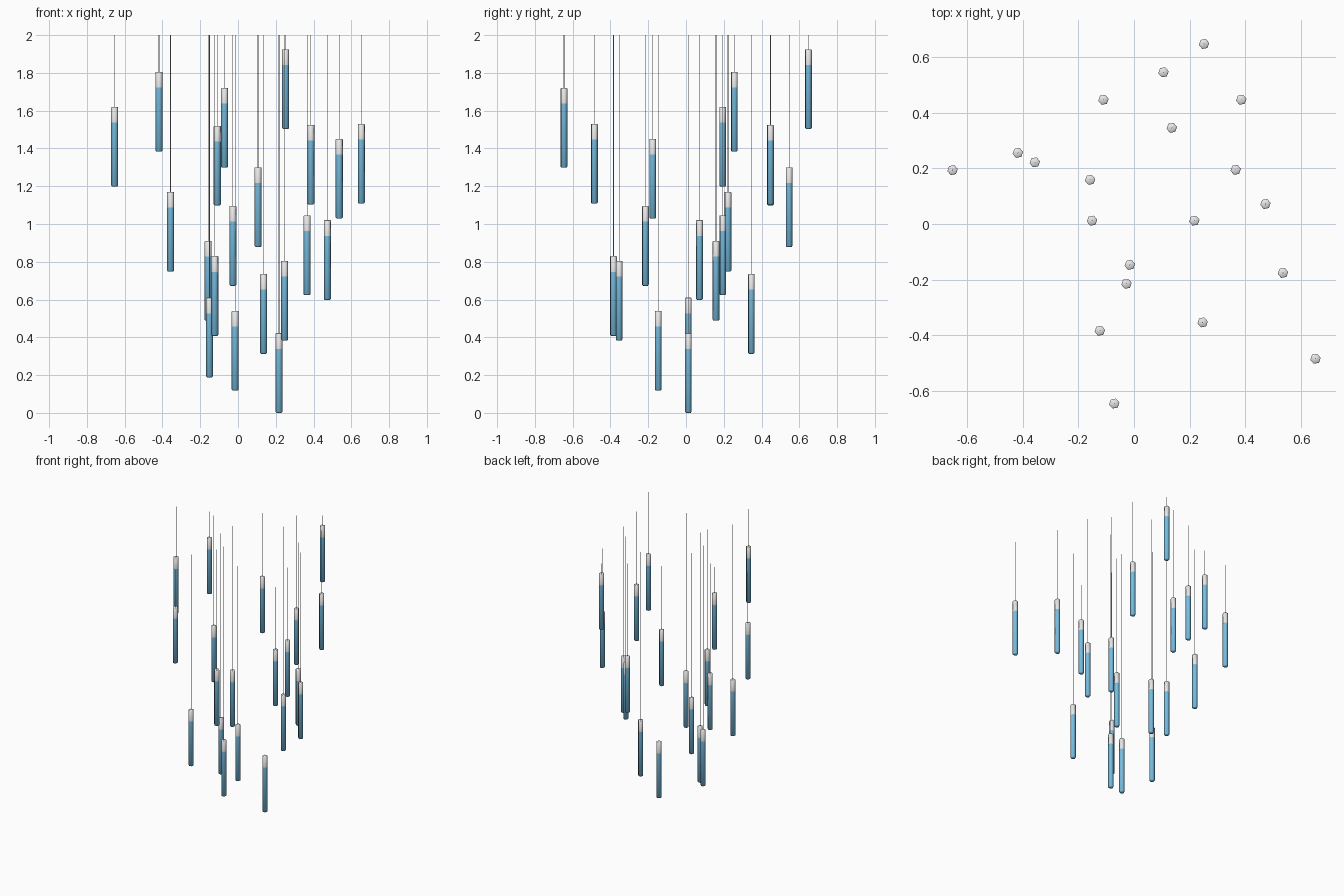
import bpy
import bmesh
import math

default_cube = bpy.data.objects.get("Cube")
if default_cube:
    bpy.data.objects.remove(default_cube, do_unlink=True)

CEILING = 2.0
TUBE_LENGTH = 0.422
CAP_LENGTH = 0.083
RADIUS = 0.019
CABLE_RADIUS = 0.0018
SIDES = 6


def make_material(name, colour):
    material = bpy.data.materials.new(name)
    material.use_nodes = True
    material.diffuse_color = colour
    shader = material.node_tree.nodes["Principled BSDF"]
    shader.inputs["Base Color"].default_value = colour
    return material


blue_glass = make_material("blue_glass", (0.19, 0.52, 0.76, 1))
grey_metal = make_material("grey_metal", (0.8, 0.8, 0.8, 1))


def make_prism(name, location, profile, material, sides=SIDES):
    """Turn a (radius, height) profile into a closed, smooth-sided prism."""
    mesh = bpy.data.meshes.new(name)
    bm = bmesh.new()
    rings = []
    for radius, height in profile:
        ring = []
        for i in range(sides):
            angle = math.tau * i / sides + math.radians(10)
            ring.append(bm.verts.new((radius * math.cos(angle), radius * math.sin(angle), height)))
        rings.append(ring)
    for lower, upper in zip(rings, rings[1:]):
        for i in range(sides):
            j = (i + 1) % sides
            bm.faces.new((lower[i], lower[j], upper[j], upper[i]))
    bm.faces.new(reversed(rings[0]))
    bm.faces.new(rings[-1])
    bm.to_mesh(mesh)
    bm.free()
    mesh.materials.append(material)
    part = bpy.data.objects.new(name, mesh)
    part.location = location
    bpy.context.collection.objects.link(part)
    bpy.ops.object.select_all(action="DESELECT")
    part.select_set(True)
    bpy.context.view_layer.objects.active = part
    bpy.ops.object.shade_smooth_by_angle(angle=math.radians(65))
    return part


def make_pendant(x, y, top):
    """Glass tube with a rounded foot, a metal cap and a cable to the ceiling."""
    bottom = top - TUBE_LENGTH
    joint = TUBE_LENGTH - CAP_LENGTH
    chamfer = RADIUS * 0.3
    make_prism("glass_tube", (x, y, bottom),
               [(RADIUS - chamfer, 0), (RADIUS, chamfer), (RADIUS, joint)], blue_glass)
    make_prism("metal_cap", (x, y, bottom + joint),
               [(RADIUS, 0), (RADIUS, CAP_LENGTH - chamfer / 2),
                (RADIUS - chamfer / 2, CAP_LENGTH)], grey_metal)
    make_prism("hanging_cable", (x, y, top),
               [(CABLE_RADIUS, 0), (CABLE_RADIUS, CEILING - top)], grey_metal)


# Pendant positions: x, y and the height of the cap's top
PENDANTS = [
    (0.252, 0.648, 1.925), (0.106, 0.546, 1.3), (-0.11, 0.447, 1.52), (0.386, 0.447, 1.525),
    (0.136, 0.346, 0.735), (-0.418, 0.256, 1.805), (-0.357, 0.222, 1.17), (-0.653, 0.194, 1.62),
    (-0.158, 0.159, 0.91), (0.366, 0.195, 1.045), (0.473, 0.072, 1.02), (-0.151, 0.012, 0.61),
    (0.217, 0.012, 0.422), (-0.015, -0.147, 0.54), (-0.027, -0.215, 1.095), (0.536, -0.176, 1.45),
    (0.247, -0.354, 0.805), (-0.123, -0.384, 0.83), (0.653, -0.485, 1.53), (-0.071, -0.646, 1.72),
]
for pendant in PENDANTS:
    make_pendant(*pendant)
